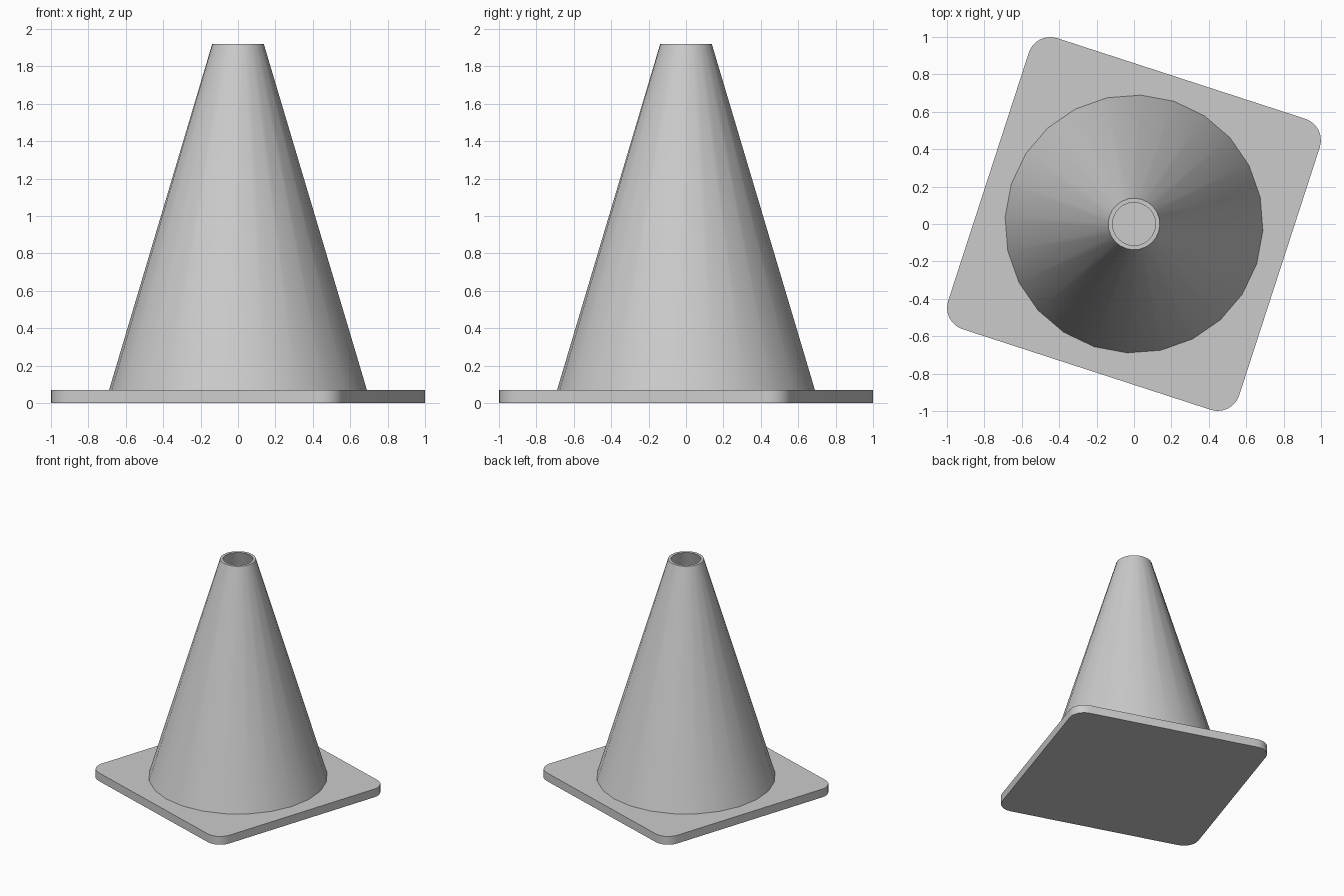
import bpy, bmesh, math

if "Cube" in bpy.data.objects:
    bpy.data.objects.remove(bpy.data.objects["Cube"], do_unlink=True)

TURN = math.radians(-18)   # the whole cone is turned on its base
BASE_TOP = 0.07
SIDES = 24

grey = bpy.data.materials.new("plain grey")
grey.use_nodes = True
color = (0.6, 0.6, 0.6, 1)
grey.diffuse_color = color
grey.node_tree.nodes["Principled BSDF"].inputs["Base Color"].default_value = color


def finish(name, bm):
    """Turn a bmesh into a smooth shaded object with sharp edges kept."""
    bmesh.ops.recalc_face_normals(bm, faces=bm.faces)
    mesh = bpy.data.meshes.new(name)
    bm.to_mesh(mesh)
    bm.free()
    mesh.materials.append(grey)
    obj = bpy.data.objects.new(name, mesh)
    bpy.context.collection.objects.link(obj)
    obj.rotation_euler.z = TURN
    bpy.ops.object.select_all(action='DESELECT')
    obj.select_set(True)
    bpy.context.view_layer.objects.active = obj
    bpy.ops.object.shade_smooth_by_angle(angle=math.radians(30))
    return obj


# Square base plate with rounded corners
half, radius, steps = 0.818, 0.12, 6
bm = bmesh.new()
outline = []
for corner in range(4):
    mid = math.radians(45 + 90 * corner)
    cx = (half - radius) * math.sqrt(2) * math.cos(mid)
    cy = (half - radius) * math.sqrt(2) * math.sin(mid)
    for i in range(steps + 1):
        a = math.radians(90 * corner + 90 * i / steps)
        outline.append(bm.verts.new((cx + radius * math.cos(a), cy + radius * math.sin(a), 0)))
bottom = bm.faces.new(outline)
extruded = bmesh.ops.extrude_face_region(bm, geom=[bottom], use_keep_orig=True)
top_verts = [v for v in extruded["geom"] if isinstance(v, bmesh.types.BMVert)]
bmesh.ops.translate(bm, verts=top_verts, vec=(0, 0, BASE_TOP))
finish("base_plate", bm)

# Hollow cone: outer wall, rim and inner wall as one lathed profile
profile = [(0.69, BASE_TOP), (0.138, 1.92), (0.115, 1.92), (0.667, BASE_TOP)]
bm = bmesh.new()
rings = []
for r, z in profile:
    rings.append([bm.verts.new((r * math.cos(2 * math.pi * i / SIDES),
                                r * math.sin(2 * math.pi * i / SIDES), z))
                  for i in range(SIDES)])
for k, ring in enumerate(rings):
    following = rings[(k + 1) % len(rings)]
    for i in range(SIDES):
        j = (i + 1) % SIDES
        bm.faces.new((ring[i], ring[j], following[j], following[i]))
finish("cone_body", bm)
